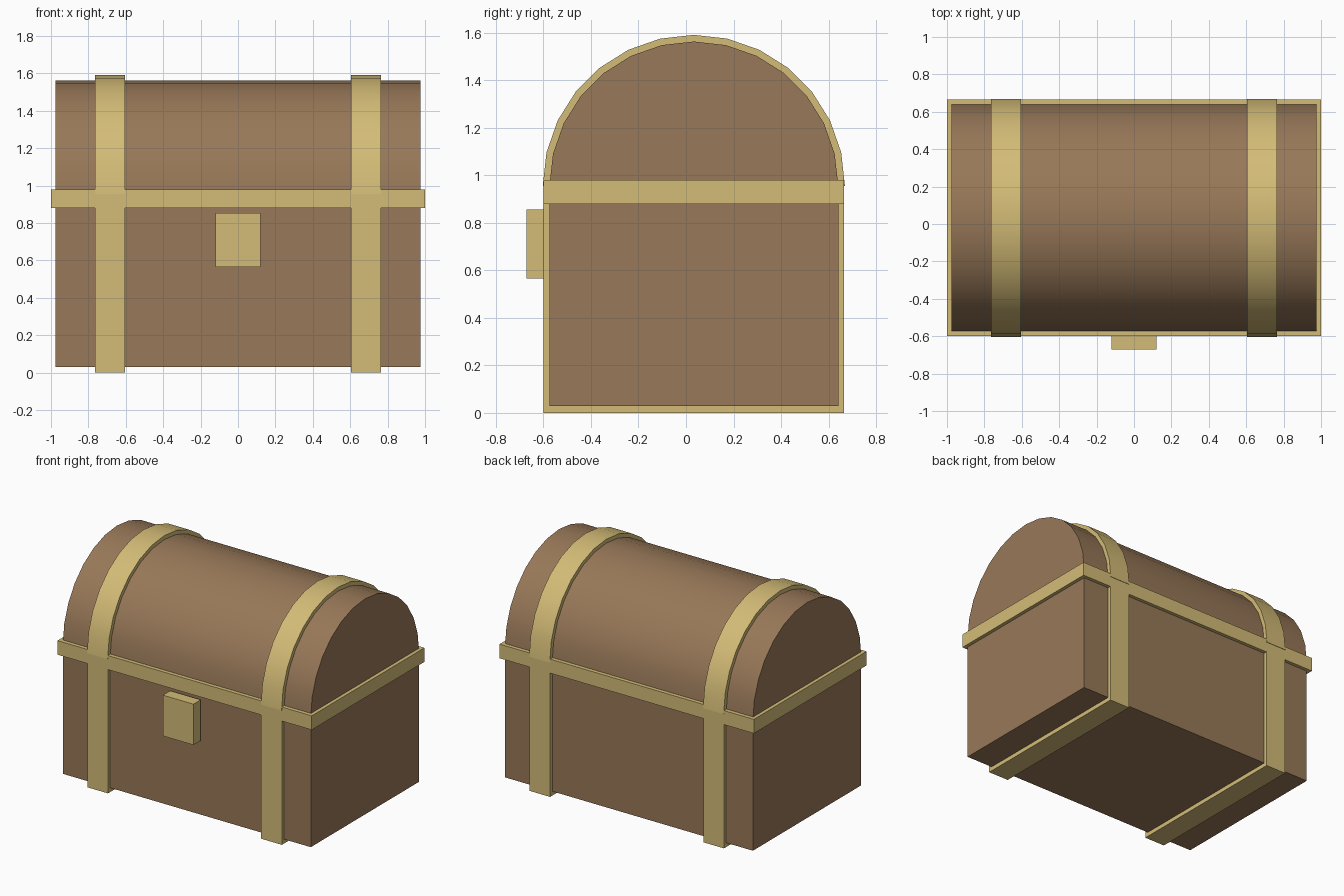
import bpy, bmesh
from math import cos, sin, pi, radians

cube = bpy.data.objects.get("Cube")
if cube:
    bpy.data.objects.remove(cube, do_unlink=True)


def make_material(name, color):
    mat = bpy.data.materials.new(name)
    mat.use_nodes = True
    mat.diffuse_color = color
    mat.node_tree.nodes["Principled BSDF"].inputs["Base Color"].default_value = color
    return mat


wood = make_material("brown wood", (0.314, 0.188, 0.098, 1))
gold = make_material("pale gold", (0.658, 0.503, 0.184, 1))

MID_Y = 0.033      # depth centre of the chest
HINGE_Z = 0.955    # where the rounded lid starts
SEGMENTS = 14


def extrude_profile(name, points, x0, x1, mat):
    """Closed (y, z) outline extruded along x."""
    bm = bmesh.new()
    face = bm.faces.new([bm.verts.new((x0, y, z)) for y, z in points])
    res = bmesh.ops.extrude_face_region(bm, geom=[face])
    moved = [v for v in res["geom"] if isinstance(v, bmesh.types.BMVert)]
    bmesh.ops.translate(bm, verts=moved, vec=(x1 - x0, 0, 0))
    bmesh.ops.recalc_face_normals(bm, faces=bm.faces)
    mesh = bpy.data.meshes.new(name)
    bm.to_mesh(mesh)
    bm.free()
    mesh.materials.append(mat)
    obj = bpy.data.objects.new(name, mesh)
    bpy.context.collection.objects.link(obj)
    return obj


def box(name, x0, x1, y0, y1, z0, z1, mat):
    return extrude_profile(name, [(y0, z0), (y1, z0), (y1, z1), (y0, z1)], x0, x1, mat)


def arc(radius):
    steps = [pi * i / SEGMENTS for i in range(SEGMENTS + 1)]
    return [(MID_Y + radius * cos(a), HINGE_Z + radius * sin(a)) for a in steps]


def smooth(obj):
    bpy.ops.object.select_all(action="DESELECT")
    obj.select_set(True)
    bpy.context.view_layer.objects.active = obj
    bpy.ops.object.shade_smooth_by_angle(angle=radians(30))


# Wooden body and rounded lid
box("chest_body", -0.975, 0.975, MID_Y - 0.608, MID_Y + 0.608, 0.03, HINGE_Z, wood)
smooth(extrude_profile("chest_lid", arc(0.608), -0.975, 0.975, wood))

# Metal band around the seam and the lock plate
box("rim_band", -1, 1, MID_Y - 0.633, MID_Y + 0.633, 0.88, 0.98, gold)
box("lock", -0.12, 0.12, -0.672, -0.59, 0.565, 0.855, gold)

# Straps around the body and over the lid
for side, x0, x1 in (("right", -0.765, -0.603), ("left", 0.603, 0.765)):
    box(side + "_body_strap", x0, x1, MID_Y - 0.633, MID_Y + 0.633, 0, HINGE_Z, gold)
    smooth(extrude_profile(side + "_lid_strap", arc(0.636), x0, x1, gold))
